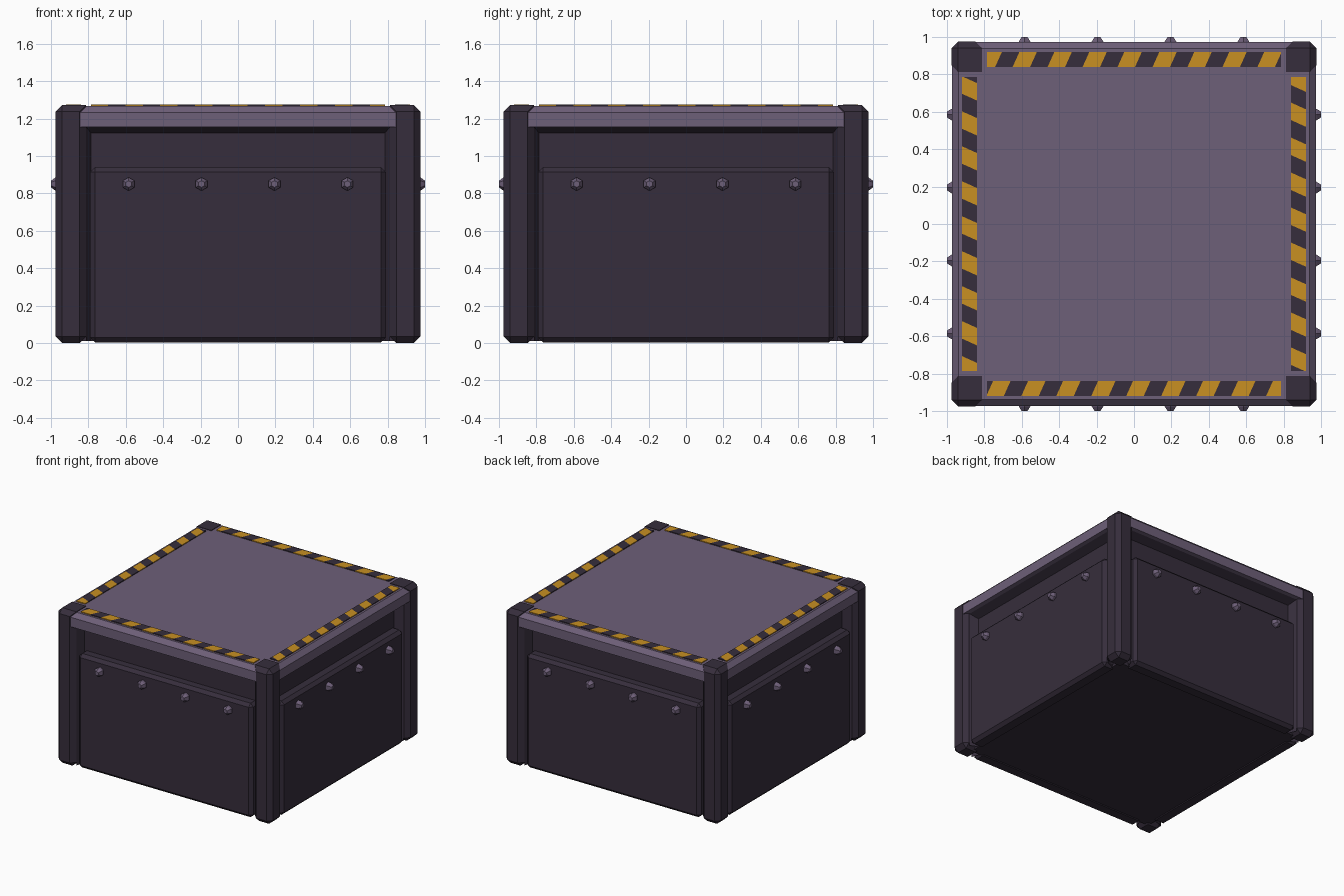
import bpy, bmesh, math
from mathutils import Vector, Matrix

old = bpy.data.objects.get("Cube")
if old:
    bpy.data.objects.remove(old, do_unlink=True)


def material(name, rgb):
    m = bpy.data.materials.new(name)
    m.use_nodes = True
    m.diffuse_color = (*rgb, 1)
    m.node_tree.nodes["Principled BSDF"].inputs["Base Color"].default_value = (*rgb, 1)
    return m


DARK = material("dark plum metal", (0.037, 0.027, 0.045))
LIGHT = material("light mauve metal", (0.155, 0.115, 0.19))
GOLD = material("hazard yellow", (0.58, 0.28, 0.016))

HALF, TOP, BEVEL = 0.975, 1.273, 0.035
LID_BOTTOM, POST_IN = 1.155, 0.812


def box(lo, hi, bevel=0.0):
    """Box between two corners, with flat chamfers."""
    bm = bmesh.new()
    lo, hi = Vector(lo), Vector(hi)
    size = hi - lo
    bmesh.ops.create_cube(bm, size=1, matrix=Matrix.Translation((lo + hi) / 2) @ Matrix.Diagonal((*size, 1)))
    if bevel:
        bmesh.ops.bevel(bm, geom=bm.edges[:], offset=bevel, segments=1, profile=0.5, affect='EDGES')
    return bm


def finish(bm, name, mats, turns=1):
    """Make the mesh into one object, or one per side around the z axis."""
    me = bpy.data.meshes.new(name)
    bm.to_mesh(me)
    bm.free()
    for m in mats:
        me.materials.append(m)
    for i in range(turns):
        side = ("_front", "_left", "_back", "_right")[i] if turns > 1 else ""
        ob = bpy.data.objects.new(name + side, me)
        ob.rotation_euler.z = i * math.pi / 2
        bpy.context.collection.objects.link(ob)


# Recessed core and light lid
CORE = 0.87
finish(box((-CORE, -CORE, 0.01), (CORE, CORE, LID_BOTTOM + 0.02)), "core", [DARK])
lid = HALF - 0.003
bm = box((-lid, -lid, LID_BOTTOM), (lid, lid, TOP - 0.005))
edges = [e for e in bm.edges if max(v.co.z for v in e.verts) > LID_BOTTOM + 0.01]
bmesh.ops.bevel(bm, geom=edges, offset=BEVEL, segments=1, profile=0.5, affect='EDGES')
finish(bm, "lid", [LIGHT])

# Corner posts
bm = box((POST_IN, -HALF, 0), (HALF, -POST_IN, TOP))
outer = [e for e in bm.edges
         if all(v.co.x > HALF - 0.01 for v in e.verts)
         or all(v.co.y < 0.01 - HALF for v in e.verts)
         or all(v.co.z < 0.01 for v in e.verts)]
bmesh.ops.bevel(bm, geom=outer, offset=BEVEL, segments=1, profile=0.5, affect='EDGES')
finish(bm, "corner_post", [DARK], 4)

# Sloped frame around each recess
bm = bmesh.new()
rim = [(-POST_IN, 0.01), (-POST_IN, LID_BOTTOM), (POST_IN, LID_BOTTOM), (POST_IN, 0.01)]
inner = [(-0.785, 0.01), (-0.785, 1.122), (0.785, 1.122), (0.785, 0.01)]
a = [bm.verts.new((x, -0.935, z)) for x, z in rim]
b = [bm.verts.new((x, -CORE, z)) for x, z in inner]
for i in range(3):
    bm.faces.new((a[i], a[i + 1], b[i + 1], b[i]))
bmesh.ops.recalc_face_normals(bm, faces=bm.faces[:])
if bm.faces[0].normal.y > 0:
    bmesh.ops.reverse_faces(bm, faces=bm.faces[:])
finish(bm, "recess_frame", [DARK], 4)

# Side panels
finish(box((-0.79, -0.955, 0.004), (0.79, -0.83, 0.94), 0.025), "side_panel", [DARK], 4)

# Hexagonal bolts, four on each panel
bm = bmesh.new()
for x in (-0.585, -0.195, 0.195, 0.585):
    for r1, r2, y1, y2 in ((0.036, 0.036, 0.95, 0.975), (0.036, 0.018, 0.975, 1.0)):
        place = (Matrix.Translation((x, -(y1 + y2) / 2, 0.85))
                 @ Matrix.Rotation(math.pi / 2, 4, 'X'))
        bmesh.ops.create_cone(bm, cap_ends=True, segments=6, radius1=r1, radius2=r2,
                              depth=y2 - y1, matrix=place)
finish(bm, "bolts", [LIGHT], 4)

# Hazard strips, cut by slanted lines into alternating colours
PERIOD, SHIFT, LEAN, MID = 0.187, 0.023, 0.45, -0.88
bm = box((-0.785, -0.92, TOP - 0.008), (0.785, -0.84, TOP + 0.002))
for k in range(-9, 10):
    bmesh.ops.bisect_plane(bm, geom=bm.verts[:] + bm.edges[:] + bm.faces[:],
                           plane_co=(SHIFT + (k + 0.5) * PERIOD / 2, MID, TOP),
                           plane_no=(1, -LEAN, 0))
for f in bm.faces:
    c = f.calc_center_median()
    k = round((c.x - SHIFT - LEAN * (c.y - MID)) / (PERIOD / 2))
    f.material_index = k % 2
finish(bm, "hazard_strip", [GOLD, DARK], 4)
